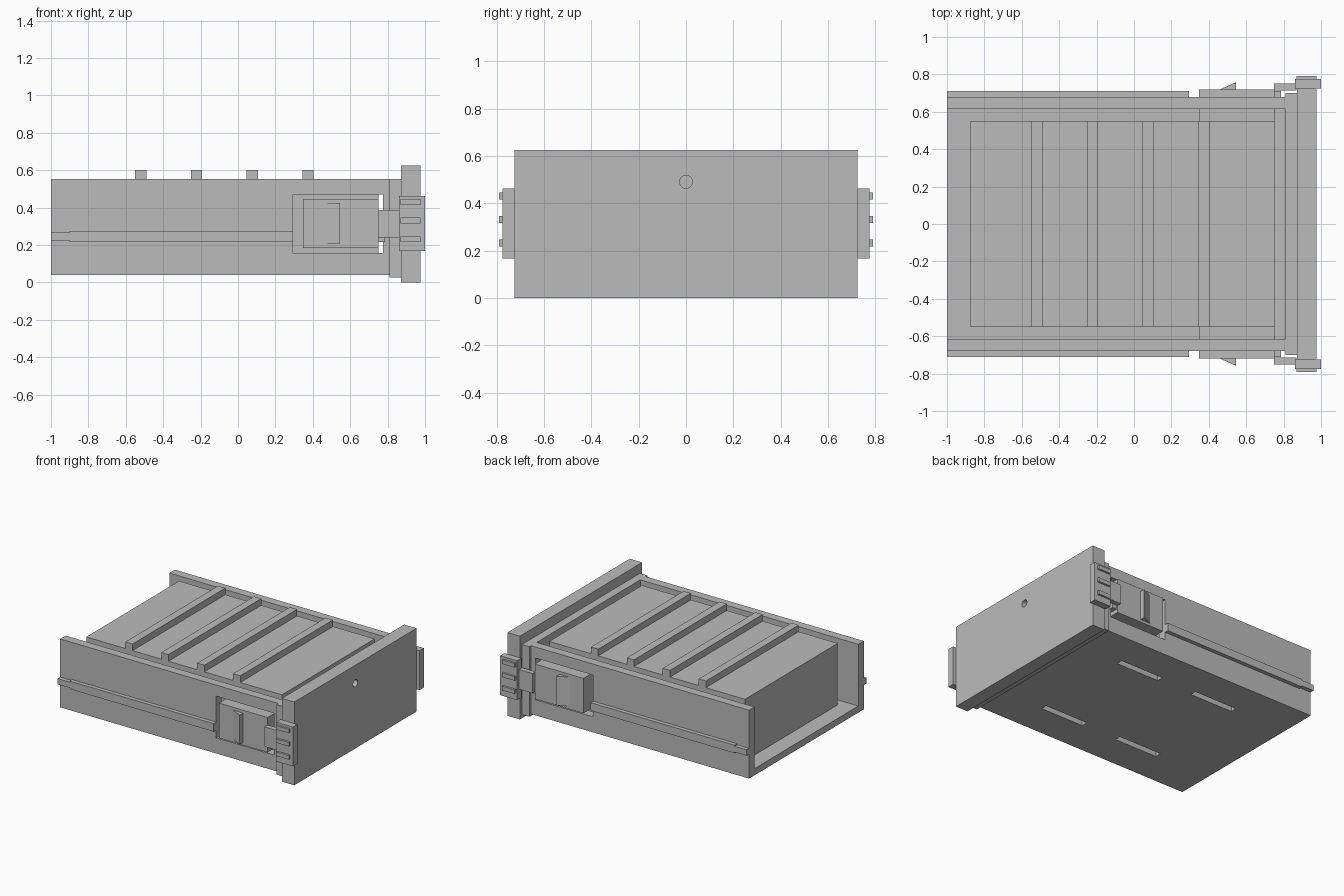
import bpy, bmesh
from mathutils import Vector

cube = bpy.data.objects.get("Cube")
if cube:
    bpy.data.objects.remove(cube, do_unlink=True)

grey = bpy.data.materials.new("plain_grey")
grey.use_nodes = True
colour = (0.5, 0.5, 0.5, 1)
grey.diffuse_color = colour
grey.node_tree.nodes["Principled BSDF"].inputs["Base Color"].default_value = colour


def finish(name, bm):
    bmesh.ops.recalc_face_normals(bm, faces=bm.faces)
    mesh = bpy.data.meshes.new(name)
    bm.to_mesh(mesh)
    bm.free()
    mesh.materials.append(grey)
    ob = bpy.data.objects.new(name, mesh)
    bpy.context.collection.objects.link(ob)
    return ob


def prism(name, points, shift):
    """Extrude a closed outline along a vector."""
    bm = bmesh.new()
    face = bm.faces.new([bm.verts.new(p) for p in points])
    res = bmesh.ops.extrude_face_region(bm, geom=[face])
    moved = [v for v in res["geom"] if isinstance(v, bmesh.types.BMVert)]
    bmesh.ops.translate(bm, verts=moved, vec=Vector(shift))
    return finish(name, bm)


def box(name, x, y, z):
    pts = [(x[0], y[0], z[0]), (x[1], y[0], z[0]), (x[1], y[1], z[0]), (x[0], y[1], z[0])]
    return prism(name, pts, (0, 0, z[1] - z[0]))


def cut(target, cutter):
    mod = target.modifiers.new("cut", "BOOLEAN")
    mod.operation = "DIFFERENCE"
    mod.solver = "EXACT"
    mod.object = cutter
    cutter.hide_render = True
    bpy.context.view_layer.objects.active = target
    bpy.ops.object.modifier_apply(modifier=mod.name)
    bpy.data.objects.remove(cutter, do_unlink=True)


# Open-ended tray with a U cross-section
outer, inner, base, floor, rim = 0.68, 0.615, 0.04, 0.09, 0.553
section = [(-outer, base), (outer, base), (outer, rim), (inner, rim),
           (inner, floor), (-inner, floor), (-inner, rim), (-outer, rim)]
tray = prism("tray", [(-1, y, z) for y, z in section], (1.81, 0, 0))

# Latch windows through the side walls and slots through the floor
for s in (-1, 1):
    cut(tray, box("window_cutter", (0.295, 0.775), sorted((s * 0.59, s * 0.8)), (0.157, 0.47)))
    for x in (-0.37, 0.285):
        cut(tray, box("slot_cutter", (x - 0.18, x + 0.18),
                      (s * 0.4 - 0.024, s * 0.4 + 0.024), (0, 0.12)))

# Enclosed unit with raised cross ribs
box("inner_unit", (-0.875, 0.75), (-0.55, 0.55), (floor - 0.01, 0.552))
for i in range(4):
    x = -0.52 + i * 0.298
    box("top_rib", (x - 0.03, x + 0.03), (-0.55, 0.55), (0.54, 0.602))

# End panel with its mounting flange and round hole
box("flange", (0.81, 0.872), (-0.7, 0.7), (0.027, rim))
panel = box("end_panel", (0.872, 0.975), (-0.725, 0.725), (0, 0.625))
bpy.ops.mesh.primitive_cylinder_add(vertices=32, radius=0.027, depth=0.19,
                                    location=(0.975, 0, 0.49), rotation=(0, 1.5708, 0))
cut(panel, bpy.context.object)

# Rails, latches and clips on both sides
for s, side in ((-1, "right"), (1, "left")):
    def part(name, x, y, z):
        return box(side + "_" + name, x, sorted((s * y[0], s * y[1])), z)

    part("rail", (-0.9, 0.295), (0.67, 0.71), (0.215, 0.275))
    part("rail_tip", (-1, -0.9), (0.67, 0.71), (0.223, 0.267))
    part("rail_stub", (0.74, 0.785), (0.66, 0.71), (0.215, 0.275))
    part("latch_block", (0.347, 0.75), (0.55, 0.72), (0.185, 0.447))
    wedge = [(0.45, 0.715), (0.545, 0.715), (0.545, 0.758)]
    prism(side + "_latch_wedge", [(x, s * y, 0.205) for x, y in wedge], (0, 0, 0.22))
    part("latch_arm", (0.748, 0.87), (0.715, 0.752), (0.24, 0.388))
    part("clip", (0.86, 1.0), (0.725, 0.775), (0.167, 0.463))
    for z in (0.232, 0.331, 0.43):
        part("clip_rib", (0.87, 0.975), (0.77, 0.79), (z - 0.015, z + 0.015))
